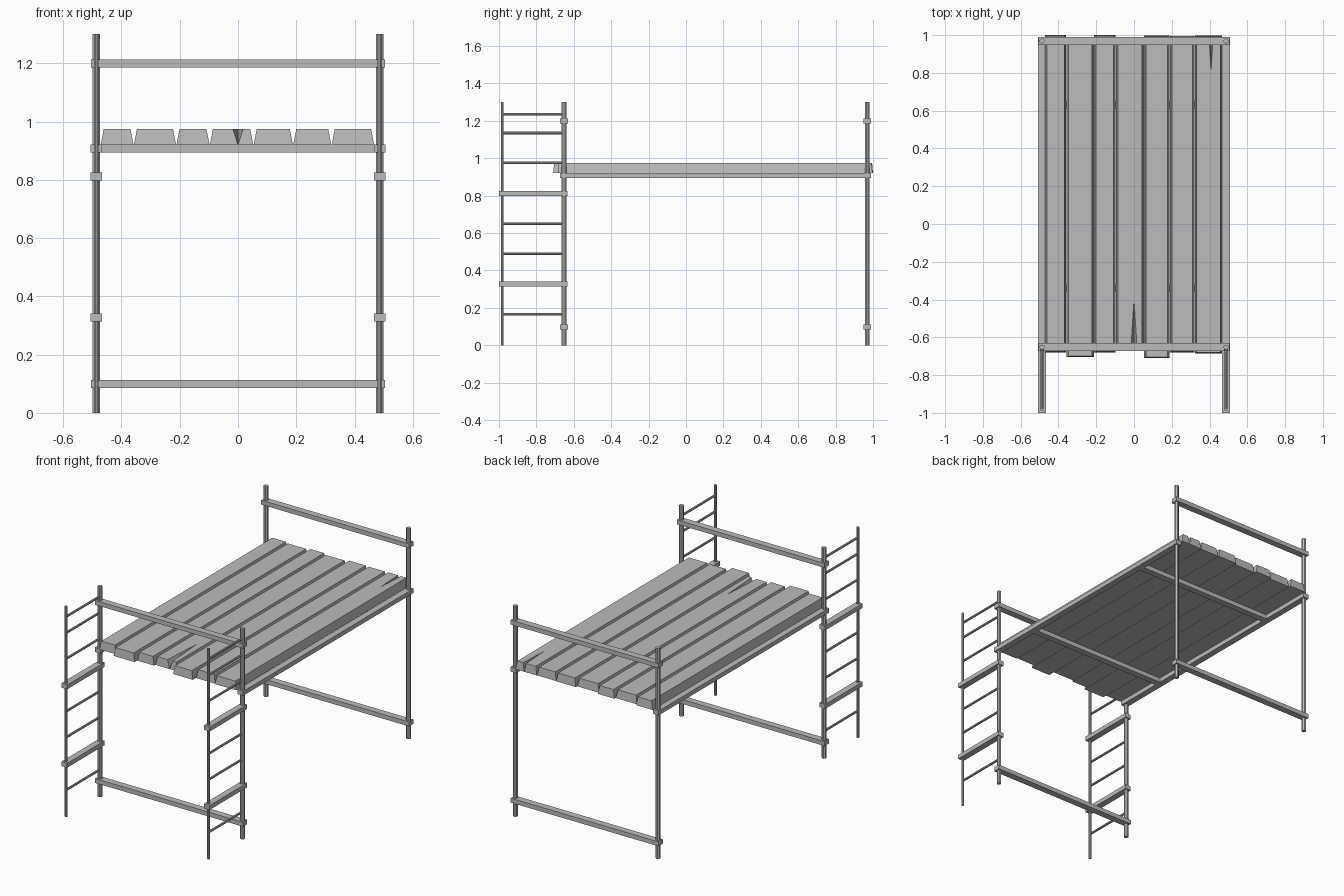
import bpy, bmesh, math
from mathutils import Matrix

cube = bpy.data.objects.get("Cube")
if cube:
    bpy.data.objects.remove(cube, do_unlink=True)

grey = bpy.data.materials.new("plain_grey")
grey.use_nodes = True
GREY = (0.5, 0.5, 0.5, 1)
grey.diffuse_color = GREY
grey.node_tree.nodes["Principled BSDF"].inputs["Base Color"].default_value = GREY

POST_X, FRONT_Y, BACK_Y, LADDER_Y = 0.487, -0.652, 0.969, -0.982
HEIGHT, BAR_W, BAR_H = 1.3, 0.042, 0.027
DECK_LOW, DECK_TOP = 0.922, 0.974


def finish(name, bm):
    bmesh.ops.recalc_face_normals(bm, faces=bm.faces)
    mesh = bpy.data.meshes.new(name)
    bm.to_mesh(mesh)
    bm.free()
    mesh.materials.append(grey)
    obj = bpy.data.objects.new(name, mesh)
    bpy.context.collection.objects.link(obj)
    return obj


def box(name, centre, size):
    bm = bmesh.new()
    bmesh.ops.create_cube(bm, size=1)
    bmesh.ops.scale(bm, vec=size, verts=bm.verts)
    bmesh.ops.translate(bm, vec=centre, verts=bm.verts)
    return finish(name, bm)


def pole(name, x, y, radius):
    bm = bmesh.new()
    bmesh.ops.create_cone(bm, cap_ends=True, segments=8, radius1=radius, radius2=radius,
                          depth=HEIGHT, matrix=Matrix.Rotation(math.pi / 8, 4, "Z"))
    bmesh.ops.translate(bm, vec=(x, y, HEIGHT / 2), verts=bm.verts)
    return finish(name, bm)


def rung(name, x, z):
    length = FRONT_Y - LADDER_Y
    bm = bmesh.new()
    bmesh.ops.create_cone(bm, cap_ends=True, segments=8, radius1=0.007, radius2=0.007,
                          depth=length, matrix=Matrix.Rotation(math.pi / 2, 4, "X"))
    bmesh.ops.translate(bm, vec=(x, LADDER_Y + length / 2, z), verts=bm.verts)
    return finish(name, bm)


def plank(name, x0, x1, y0, y1, split=None):
    """Tapered board; split = (x, half width, length, end) cuts a wedge in one end."""
    def outline(inset, shrink):
        a, b, c, d = x0 + inset, x1 - inset, y0 + inset / 2, y1 - inset / 2
        front, back = [], []
        if split:
            x, w, length, end = split
            y, inward = (c, 1) if end == "front" else (d, -1)
            cut = [(x - w * shrink, y), (x, y + inward * length * shrink), (x + w * shrink, y)]
            if end == "front":
                front = cut
            else:
                back = cut[::-1]
        return [(a, c)] + front + [(b, c), (b, d)] + back + [(a, d)]

    bm = bmesh.new()
    low = [bm.verts.new((x, y, DECK_LOW)) for x, y in outline(0, 0.02)]
    top = [bm.verts.new((x, y, DECK_TOP)) for x, y in outline(0.01, 1)]
    bm.faces.new(low)
    bm.faces.new(top)
    for i in range(len(low)):
        j = (i + 1) % len(low)
        bm.faces.new((low[i], low[j], top[j], top[i]))
    return finish(name, bm)


# Posts, ladders and side beams, mirrored left and right
for side, sx in (("left", 1), ("right", -1)):
    x = sx * POST_X
    pole(f"front_post_{side}", x, FRONT_Y, 0.0135)
    pole(f"back_post_{side}", x, BACK_Y, 0.0135)
    pole(f"ladder_pole_{side}", x, LADDER_Y, 0.008)
    for i, z in enumerate((0.165, 0.49, 0.65, 0.975, 1.135, 1.235)):
        rung(f"ladder_rung_{side}_{i + 1}", x, z)
    for i, z in enumerate((0.328, 0.812)):
        box(f"ladder_brace_{side}_{i + 1}", (x, (LADDER_Y + FRONT_Y) / 2, z),
            (0.04, FRONT_Y - LADDER_Y + 0.036, BAR_H))
    box(f"side_beam_{side}", (x, (FRONT_Y + BACK_Y) / 2, 0.908),
        (0.04, BACK_Y - FRONT_Y + BAR_W, BAR_H))

# Cross rails at both ends, low and high
for end, y in (("front", FRONT_Y), ("back", BACK_Y)):
    for level, z in (("low", 0.099), ("high", 1.199)):
        box(f"{level}_rail_{end}", (0, y, z), (1.01, BAR_W, BAR_H))

# Joists under the deck
for end, y in (("front", -0.34), ("back", 0.63)):
    box(f"joist_{end}", (0, y, 0.908), (2 * POST_X, 0.04, BAR_H))

# Uneven deck planks, two of them split at the end
edges = (-0.472, -0.358, -0.212, -0.097, 0.053, 0.189, 0.321, 0.468)
fronts = (-0.68, -0.705, -0.68, -0.668, -0.71, -0.68, -0.685)
backs = (1.0, 0.988, 1.0, 0.985, 0.998, 0.995, 0.997)
splits = {3: (0.0, 0.017, 0.26, "front"), 6: (0.408, 0.01, 0.19, "back")}
for i in range(len(fronts)):
    plank(f"deck_plank_{i + 1}", edges[i] + 0.001, edges[i + 1] - 0.001,
          fronts[i], backs[i], splits.get(i))
